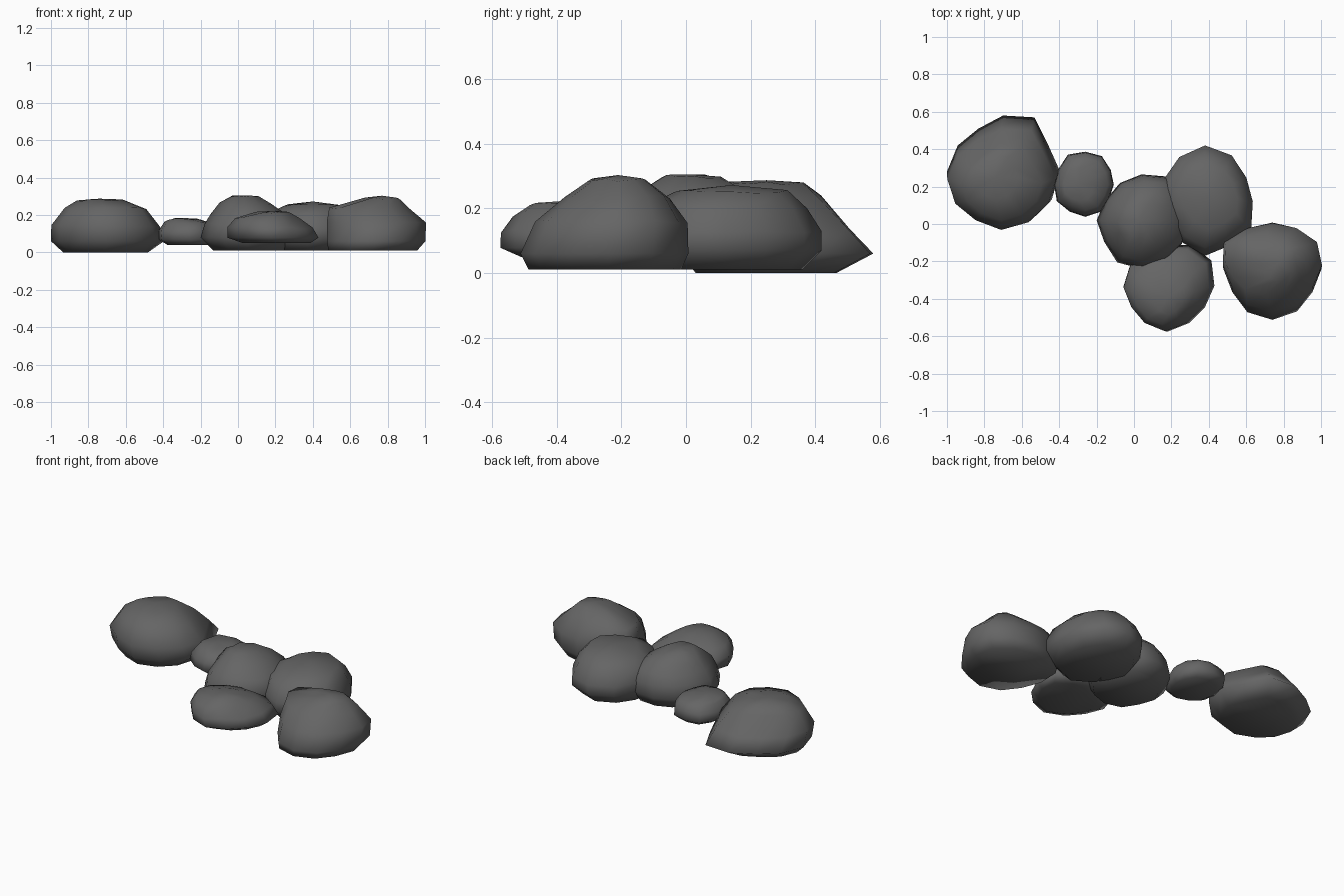
import bpy, bmesh, math, random

random.seed(4)
stone = bpy.data.materials.new("dark_grey_stone")
stone.diffuse_color = (0.13, 0.13, 0.13, 1)


def rock(name, center, radii, rings, top):
    """Loft a rock: radii = top outline every 30 degrees,
    rings = (z, x scale, y scale, dx, dy) from bottom to top, top = crown height."""
    bm = bmesh.new()
    n = len(radii)
    loops = []
    for k, (z, sx, sy, dx, dy) in enumerate(rings):
        loop = []
        for i, r in enumerate(radii):
            a = 2 * math.pi * i / n
            jit = random.uniform(-0.006, 0.006) if k > 1 else 0
            loop.append(bm.verts.new((center[0] + dx + sx * r * math.cos(a),
                                      center[1] + dy + sy * r * math.sin(a),
                                      min(z + jit, top))))
        loops.append(loop)
    for lo, hi in zip(loops, loops[1:]):
        for i in range(n):
            j = (i + 1) % n
            bm.faces.new((lo[i], lo[j], hi[j], hi[i]))
    # flat base and crown
    bm.faces.new(loops[0][::-1])
    dx, dy = rings[-1][3:]
    crown = bm.verts.new((center[0] + dx, center[1] + dy, top))
    for i in range(n):
        bm.faces.new((loops[-1][i], loops[-1][(i + 1) % n], crown))
    for f in bm.faces:
        f.smooth = True
    me = bpy.data.meshes.new(name)
    bm.to_mesh(me)
    bm.free()
    me.materials.append(stone)
    ob = bpy.data.objects.new(name, me)
    bpy.context.collection.objects.link(ob)


# large rock at the left end
rock("left_rock", (-0.70, 0.28),
     (.305, .28, .335, .30, .265, .28, .30, .295, .285, .305, .30, .30),
     [(0, .75, .72, -.01, -.03), (.06, 1, 1, 0, 0), (.14, .96, .89, -.01, -.04),
      (.235, .72, .66, -.01, -.06), (.278, .4, .38, -.04, -.03)], 0.287)

# small linking rock
rock("small_rock", (-0.26, 0.21),
     (.155, .16, .18, .18, .19, .17, .17, .18, .17, .175, .17, .15),
     [(.04, .75, .75, .01, 0), (.07, .98, .98, 0, 0), (.12, .95, .95, 0, 0),
      (.158, .78, .78, 0, 0), (.178, .5, .5, -.03, 0)], 0.183)

# middle rock
rock("middle_rock", (0.04, 0.02),
     (.25, .25, .27, .245, .23, .22, .24, .23, .26, .26, .25, .25),
     [(.01, .8, .8, .02, 0), (.08, 1, 1, 0, 0), (.15, .95, .96, .01, 0),
      (.205, .82, .85, .01, 0), (.262, .57, .6, 0, 0), (.298, .32, .36, -.01, 0)], 0.305)

# back right rock
rock("back_rock", (0.38, 0.12),
     (.255, .255, .285, .30, .275, .25, .25, .23, .25, .29, .27, .285),
     [(.01, .8, .8, -.01, 0), (.07, 1, 1, 0, 0), (.13, 1, 1, 0, 0),
      (.205, .87, .85, 0, 0), (.252, .6, .58, .02, .02)], 0.272)

# front rock
rock("front_rock", (0.18, -0.33),
     (.25, .27, .25, .22, .20, .23, .235, .22, .23, .245, .23, .23),
     [(.05, .75, .7, .02, -.01), (.078, 1, 1, 0, 0), (.13, .94, .95, -.015, -.01),
      (.18, .7, .72, -.03, -.03), (.212, .36, .38, 0, -.06)], 0.222)

# large rock at the right end
rock("right_rock", (0.74, -0.24),
     (.265, .275, .255, .25, .255, .30, .265, .25, .27, .275, .265, .25),
     [(.01, .9, .9, -.02, 0), (.06, .99, .99, 0, 0), (.16, 1, .9, 0, .02),
      (.235, .82, .62, -.035, .035), (.288, .36, .34, .03, .03)], 0.303)
